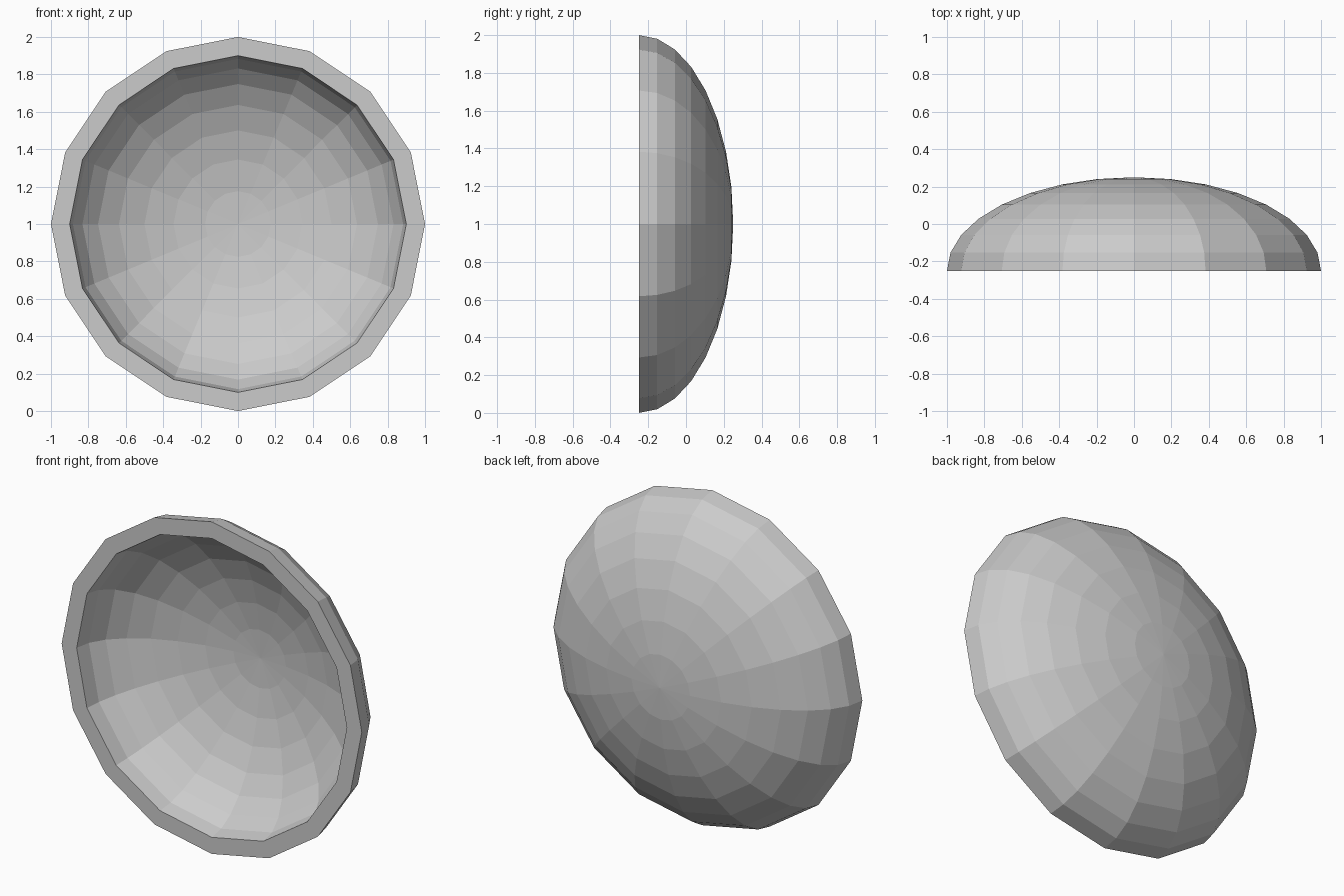
import bpy, bmesh
from math import sin, cos, pi

if "Cube" in bpy.data.objects:
    bpy.data.objects.remove(bpy.data.objects["Cube"])

SIDES, RINGS = 16, 8
FRONT, CENTRE_Z = -0.25, 1.0
bm = bmesh.new()


def dome(radius, depth):
    """Half ellipsoid shell opening to -y; returns its rim vertices."""
    rings = []
    for i in range(RINGS):
        a = i * pi / 2 / RINGS
        rings.append([bm.verts.new((radius * cos(a) * sin(2 * pi * j / SIDES),
                                    FRONT + depth * sin(a),
                                    CENTRE_Z + radius * cos(a) * cos(2 * pi * j / SIDES)))
                      for j in range(SIDES)])
    for lower, upper in zip(rings, rings[1:]):
        bridge(lower, upper)
    apex = bm.verts.new((0, FRONT + depth, CENTRE_Z))
    for j in range(SIDES):
        bm.faces.new((rings[-1][j], rings[-1][(j + 1) % SIDES], apex))
    return rings[0]


def bridge(a, b):
    for j in range(SIDES):
        k = (j + 1) % SIDES
        bm.faces.new((a[j], a[k], b[k], b[j]))


# Outer shell, inner hollow and the flat rim joining them
outer_rim = dome(1.0, 0.5)
inner_rim = dome(0.9, 0.465)
bridge(outer_rim, inner_rim)
bmesh.ops.recalc_face_normals(bm, faces=bm.faces)

mesh = bpy.data.meshes.new("bowl")
bm.to_mesh(mesh)
bm.free()
bowl = bpy.data.objects.new("bowl", mesh)
bpy.context.collection.objects.link(bowl)
